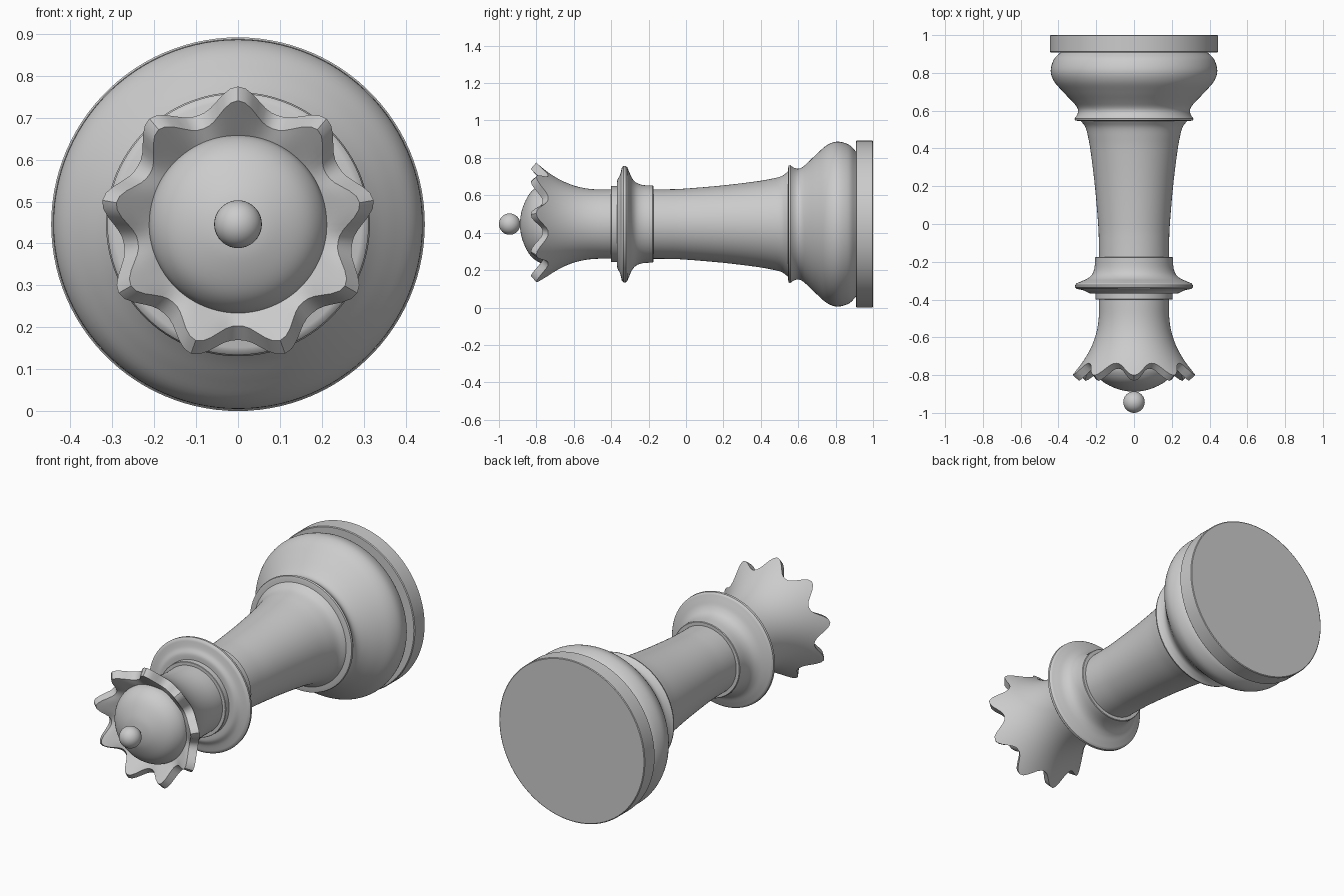
import bpy, bmesh, math

if "Cube" in bpy.data.objects:
    bpy.data.objects.remove(bpy.data.objects["Cube"])

CZ = 0.446      # height of the lying piece's axis (runs along y)
SEG = 108


def finish(bm, name, angle=35):
    bmesh.ops.remove_doubles(bm, verts=bm.verts, dist=1e-5)
    bmesh.ops.recalc_face_normals(bm, faces=bm.faces)
    me = bpy.data.meshes.new(name)
    bm.to_mesh(me)
    bm.free()
    ob = bpy.data.objects.new(name, me)
    bpy.context.collection.objects.link(ob)
    bpy.ops.object.select_all(action='DESELECT')
    ob.select_set(True)
    bpy.context.view_layer.objects.active = ob
    bpy.ops.object.shade_smooth_by_angle(angle=math.radians(angle))
    return ob


def revolve(name, path_at):
    """Skin the (y, radius) path returned for every angle around the axis."""
    bm = bmesh.new()
    cols = []
    for i in range(SEG):
        a = 2 * math.pi * i / SEG
        cols.append([bm.verts.new((r * math.sin(a), y, CZ + r * math.cos(a)))
                     for y, r in path_at(a)])
    for i in range(SEG):
        c, d = cols[i], cols[(i + 1) % SEG]
        for k in range(len(c) - 1):
            bm.faces.new((c[k], d[k], d[k + 1], c[k + 1]))
    return finish(bm, name)


def smooth(pts, n=5):
    """Catmull-Rom curve through the profile points."""
    p = [pts[0]] + pts + [pts[-1]]
    out = []
    for i in range(1, len(p) - 2):
        a, b, c, d = p[i - 1:i + 3]
        for k in range(n):
            t = k / n
            out.append(tuple(0.5 * (2 * b[j] + (c[j] - a[j]) * t
                       + (2 * a[j] - 5 * b[j] + 4 * c[j] - d[j]) * t * t
                       + (3 * b[j] - a[j] - 3 * c[j] + d[j]) * t ** 3) for j in (0, 1)))
    return out + [pts[-1]]


# Flat base disc
disc = [(1.0, 0), (1.0, 0.442), (0.997, 0.446), (0.912, 0.446), (0.908, 0.442), (0.908, 0)]
revolve("base_disc", lambda a: disc)

# Rounded bulb with flared lip above the base
bulb = [(0.93, 0)] + smooth([(0.93, 0.36), (0.905, 0.392), (0.87, 0.425), (0.81, 0.441),
                             (0.755, 0.423), (0.70, 0.376), (0.65, 0.328), (0.62, 0.303),
                             (0.597, 0.296), (0.575, 0.303), (0.558, 0.315)])
bulb += [(0.549, 0.312), (0.545, 0.295), (0.545, 0)]
revolve("base_bulb", lambda a: bulb)

# Tapering stem
stem = smooth([(0.56, 0.295), (0.54, 0.277), (0.51, 0.256), (0.46, 0.243), (0.38, 0.229),
               (0.2, 0.207), (0.0, 0.190), (-0.1, 0.186), (-0.25, 0.185)])
revolve("stem", lambda a: stem)

# Collar with thin flange
collar = [(-0.175, 0.17), (-0.175, 0.203)] + smooth(
    [(-0.178, 0.206), (-0.23, 0.209), (-0.265, 0.221), (-0.288, 0.245), (-0.303, 0.278), (-0.314, 0.304)])
collar += [(-0.322, 0.311), (-0.334, 0.312), (-0.343, 0.303)] + smooth(
    [(-0.345, 0.295), (-0.353, 0.262), (-0.367, 0.235), (-0.369, 0.206)])
collar += [(-0.369, 0.204), (-0.398, 0.204), (-0.40, 0.202), (-0.40, 0.17)]
revolve("collar", lambda a: collar)


# Flared crown with nine scalloped points
def crown_path(a):
    f = (0.5 + 0.5 * math.cos(9 * a)) ** 1.25
    rim = -0.737 - 0.064 * f

    def radius(y):
        return 0.185 + 0.143 * max(0, (-0.45 - y) / 0.35) ** 2.25
    path = [(-0.38 + (rim + 0.38) * k / 18, radius(-0.38 + (rim + 0.38) * k / 18))
            for k in range(19)]
    y0, r0 = rim - 0.029, path[-1][1] - 0.034
    path += [(y0 + (-0.745 - y0) * k / 4, r0 + (0.200 - r0) * k / 4) for k in range(5)]
    return path


revolve("crown", crown_path)

# Dome inside the crown
dome = smooth([(-0.70, 0.212), (-0.755, 0.212), (-0.79, 0.202), (-0.825, 0.176),
               (-0.852, 0.137), (-0.876, 0.080), (-0.886, 0.030), (-0.888, 0.0)])
revolve("crown_dome", lambda a: dome)

# Ball at the tip
bm = bmesh.new()
bmesh.ops.create_uvsphere(bm, u_segments=32, v_segments=20, radius=0.057)
bmesh.ops.translate(bm, verts=bm.verts, vec=(0, -0.943, CZ))
finish(bm, "tip_ball")
